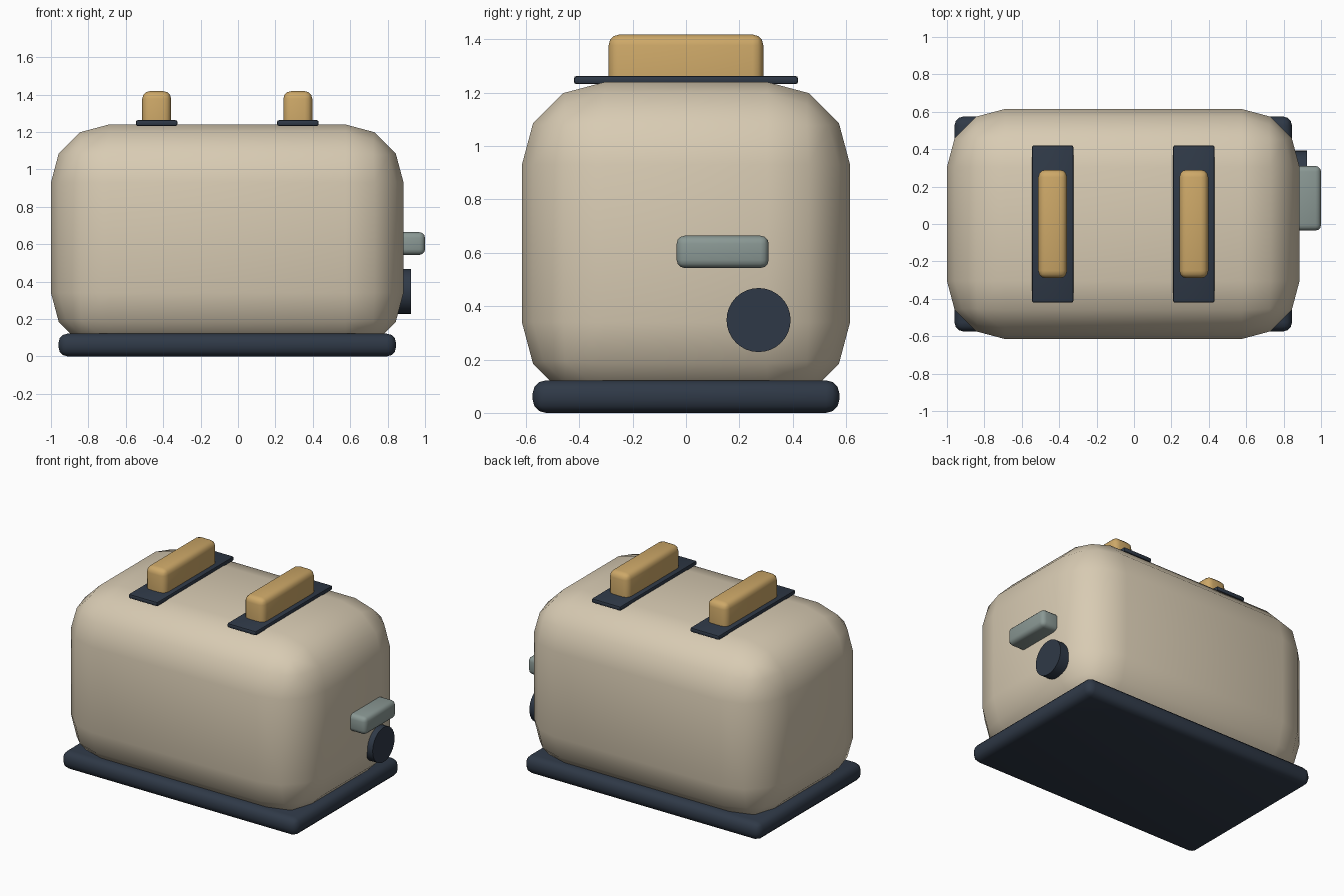
import bpy, math

if "Cube" in bpy.data.objects:
    bpy.data.objects.remove(bpy.data.objects["Cube"])


def material(name, rgb):
    # sRGB 0-255 to linear
    lin = [((c / 255 + 0.055) / 1.055) ** 2.4 for c in rgb]
    m = bpy.data.materials.new(name)
    m.diffuse_color = (*lin, 1)
    m.use_nodes = True
    m.node_tree.nodes["Principled BSDF"].inputs["Base Color"].default_value = m.diffuse_color
    return m


cream = material("cream enamel", (216, 203, 179))
dark = material("dark slate plastic", (47, 57, 71))
crust = material("toast brown", (205, 168, 104))
grey = material("grey metal", (138, 152, 148))


def finish(name, mat, bevel, segments):
    ob = bpy.context.object
    ob.name = name
    ob.data.materials.append(mat)
    if bevel:
        mod = ob.modifiers.new("rounding", "BEVEL")
        mod.width = bevel
        mod.segments = segments
        mod.limit_method = 'ANGLE'
        bpy.ops.object.modifier_apply(modifier=mod.name)
    bpy.ops.object.shade_smooth_by_angle(angle=math.radians(40))
    return ob


def box(name, mat, x, y, z, bevel, segments=3):
    # x, y, z are (min, max) pairs
    bpy.ops.mesh.primitive_cube_add(size=1, location=[sum(r) / 2 for r in (x, y, z)])
    bpy.context.object.scale = [r[1] - r[0] for r in (x, y, z)]
    bpy.ops.object.transform_apply(location=False, rotation=False, scale=True)
    return finish(name, mat, bevel, segments)


# rounded shell and foot plate
box("body", cream, (-1.0, 0.885), (-0.615, 0.615), (0.03, 1.24), 0.31)
box("base", dark, (-0.96, 0.845), (-0.575, 0.575), (0.0, 0.122), 0.05)

# two slots, each with a slice of toast
for side, cx in (("left", -0.435), ("right", 0.32)):
    box(side + "_slot", dark, (cx - 0.111, cx + 0.111), (-0.42, 0.42), (1.232, 1.263), 0.01, 2)
    box(side + "_toast", crust, (cx - 0.077, cx + 0.077), (-0.29, 0.29), (1.12, 1.418), 0.04)

# lever and browning dial on the right end
box("lever", grey, (0.84, 1.0), (-0.035, 0.31), (0.543, 0.664), 0.03)
bpy.ops.mesh.primitive_cylinder_add(vertices=32, radius=0.12, depth=0.085,
                                    location=(0.8825, 0.272, 0.348),
                                    rotation=(0, math.pi / 2, 0))
finish("dial", dark, 0, 0)
